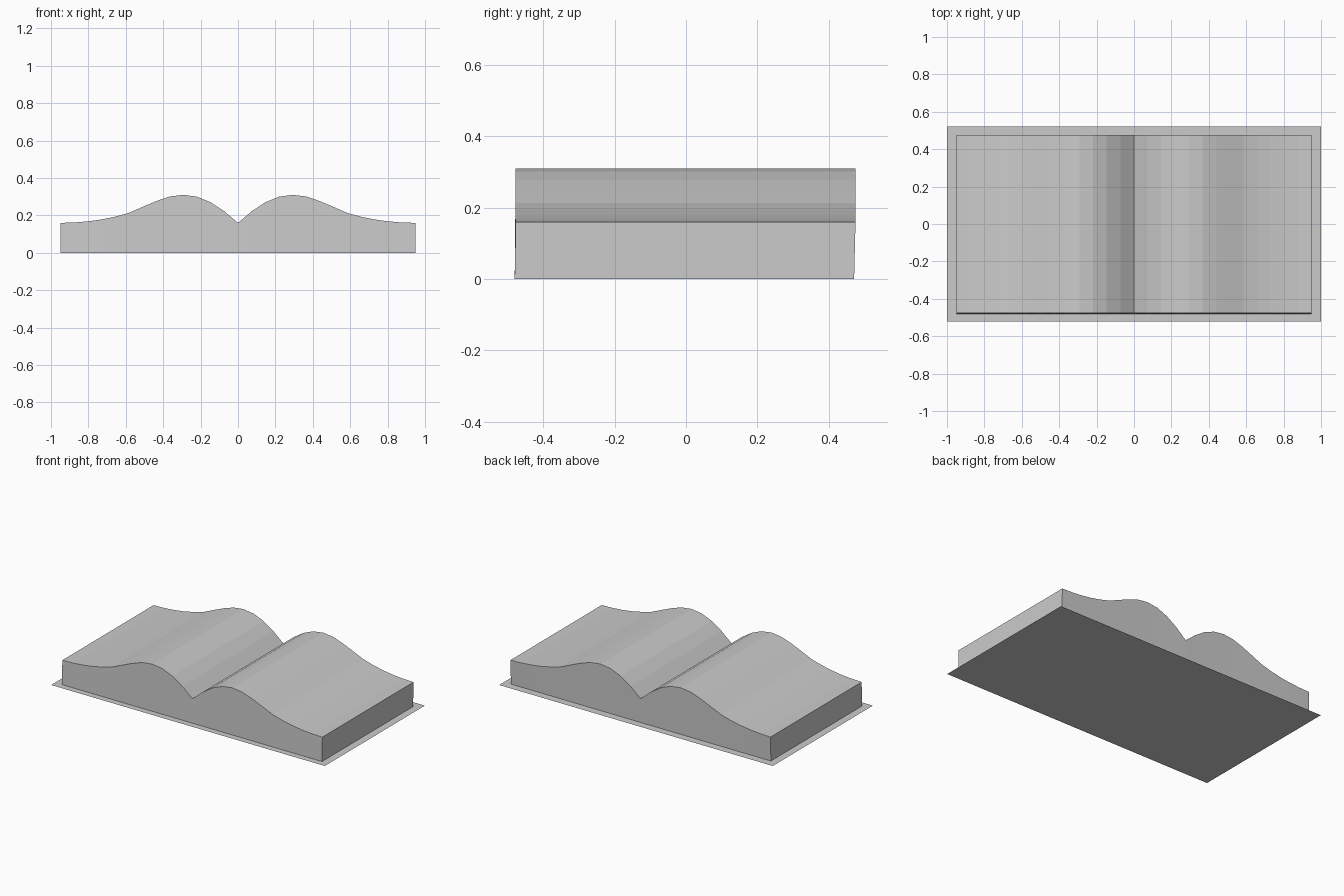
import bpy, bmesh

if "Cube" in bpy.data.objects:
    bpy.data.objects.remove(bpy.data.objects["Cube"])


def make_object(name, bm):
    bmesh.ops.recalc_face_normals(bm, faces=bm.faces[:])
    mesh = bpy.data.meshes.new(name)
    bm.to_mesh(mesh)
    bm.free()
    obj = bpy.data.objects.new(name, mesh)
    bpy.context.collection.objects.link(obj)
    return obj


# Cover: a paper-thin flat sheet under the pages
bm = bmesh.new()
cover_pts = [(-1, -0.522), (1, -0.522), (1, 0.522), (-1, 0.522)]
bm.faces.new([bm.verts.new((x, y, 0)) for x, y in cover_pts])
cover = make_object("cover", bm)
# sheet faces upward
if cover.data.polygons[0].normal.z < 0:
    cover.data.flip_normals()

# Pages: half profile from the spine to the outer edge, mirrored
heights = [0.16, 0.222, 0.270, 0.300, 0.310, 0.301, 0.276,
           0.245, 0.213, 0.193, 0.178, 0.168, 0.162, 0.16]
step = 0.95 / (len(heights) - 1)
right = [(i * step, z) for i, z in enumerate(heights)]
profile = [(-x, z) for x, z in reversed(right[1:])] + right

bm = bmesh.new()
rows = []
for x, z in profile:
    rows.append([bm.verts.new(p) for p in (
        (x, -0.480, 0), (x, -0.477, z), (x, 0.475, z), (x, 0.471, 0))])
# front wall, page surface and back wall strips
for a, b in zip(rows, rows[1:]):
    for k in range(3):
        bm.faces.new((a[k], b[k], b[k + 1], a[k + 1]))
# outer page edges
bm.faces.new(rows[0])
bm.faces.new(rows[-1])
# underside resting on the cover
bm.faces.new([r[0] for r in rows] + [r[3] for r in reversed(rows)])
make_object("pages", bm)
